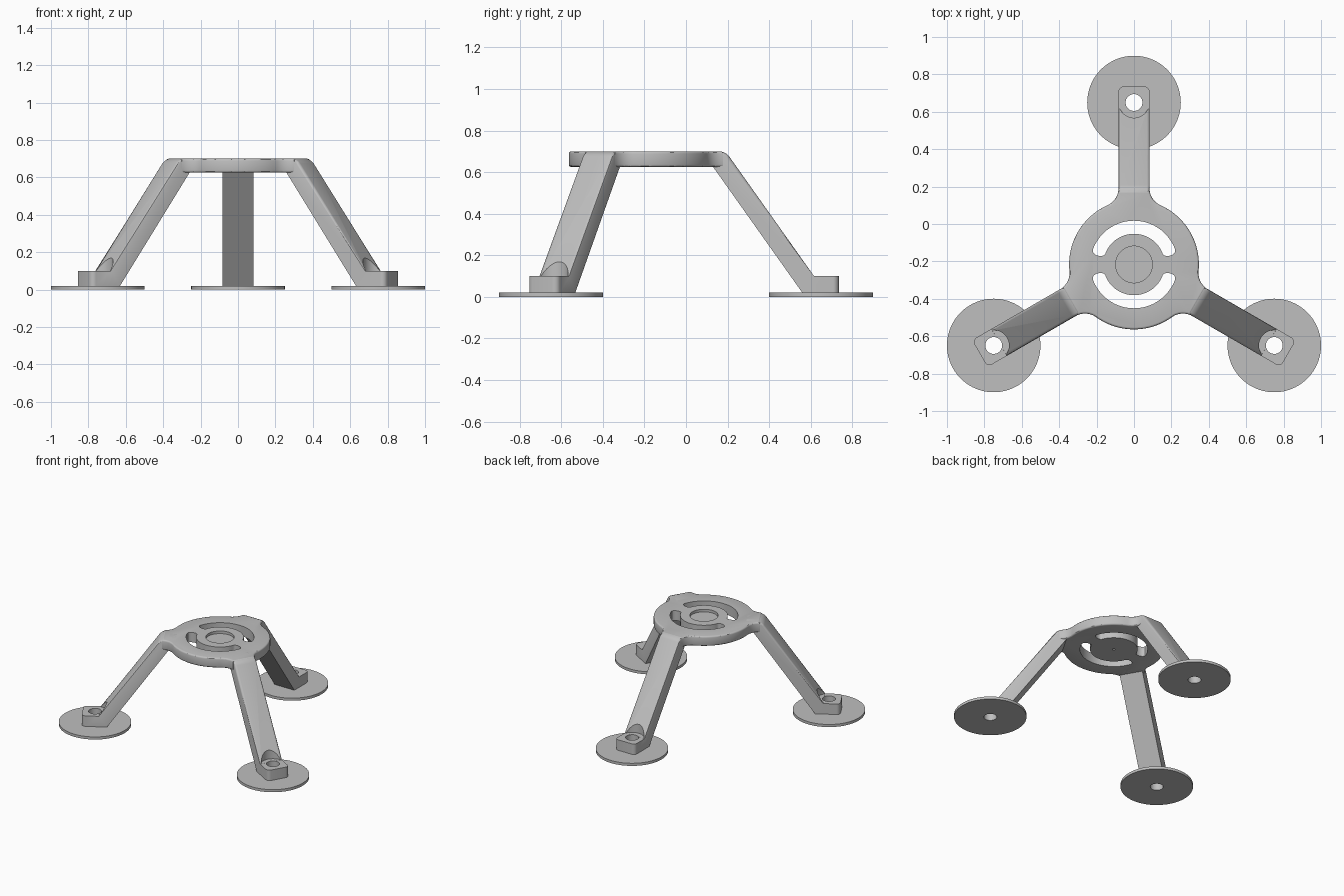
import bpy, bmesh
from math import sin, cos, atan2, sqrt, pi, radians
from mathutils import Vector

cube = bpy.data.objects.get("Cube")
if cube:
    bpy.data.objects.remove(cube)

CY = -0.2165                # hub centre in y
FOOT_R = 0.866              # hub centre to foot screw
HALF_W = 0.083              # half width of a leg
HUB_R = 0.347
Z_LOW, Z_TOP, PAD_T, FOOT_T = 0.625, 0.70, 0.02, 0.10
ARMS = [radians(a) for a in (90, 210, 330)]

grey = bpy.data.materials.new("plain_grey")
grey.use_nodes = True
grey.diffuse_color = (0.52, 0.52, 0.52, 1)
grey.node_tree.nodes["Principled BSDF"].inputs["Base Color"].default_value = (0.52, 0.52, 0.52, 1)


def arc(cx, cy, r, a0, a1, n):
    return [(cx + r * cos(a0 + (a1 - a0) * i / n), cy + r * sin(a0 + (a1 - a0) * i / n))
            for i in range(n + 1)]


def prism(outline, z0, z1):
    """Extrude a flat outline between two heights."""
    bm = bmesh.new()
    face = bm.faces.new([bm.verts.new((x, y, z0)) for x, y in outline])
    out = bmesh.ops.extrude_face_region(bm, geom=[face])
    bmesh.ops.translate(bm, vec=(0, 0, z1 - z0),
                        verts=[v for v in out["geom"] if isinstance(v, bmesh.types.BMVert)])
    bmesh.ops.recalc_face_normals(bm, faces=bm.faces)
    return bm


def bevel(bm, edges, width, segments):
    bmesh.ops.bevel(bm, geom=edges, offset=width, segments=segments, profile=0.5,
                    affect='EDGES', clamp_overlap=True)


def finish(bm, name):
    mesh = bpy.data.meshes.new(name)
    bm.to_mesh(mesh)
    bm.free()
    mesh.materials.append(grey)
    obj = bpy.data.objects.new(name, mesh)
    bpy.context.collection.objects.link(obj)
    return obj


def activate(obj):
    bpy.ops.object.select_all(action='DESELECT')
    obj.select_set(True)
    bpy.context.view_layer.objects.active = obj


def cut(obj, outline, z0, z1):
    """Subtract a prism from an object and discard the cutter."""
    cutter = finish(prism(outline, z0, z1), "cutter")
    cutter.hide_render = True
    mod = obj.modifiers.new("cut", 'BOOLEAN')
    mod.operation, mod.solver, mod.object = 'DIFFERENCE', 'EXACT', cutter
    activate(obj)
    bpy.ops.object.modifier_apply(modifier=mod.name)
    bpy.data.objects.remove(cutter)


def circle(x, y, r, n=64):
    return arc(x, y, r, 0, 2 * pi, n)[:-1]


def smooth(obj):
    activate(obj)
    bpy.ops.object.shade_smooth_by_angle(angle=radians(30))


# Hub: round plate with a filleted neck toward each leg
FILLET = 0.1
fv = HALF_W + FILLET
fu = sqrt((HUB_R + FILLET) ** 2 - fv ** 2)
join = atan2(fv, fu)
fillet = arc(fu, fv, FILLET, radians(-97.5), join - pi, 10)
neck = [(u, -v) for u, v in reversed(fillet)] + fillet
third = neck + arc(0, 0, HUB_R, join, 2 * pi / 3 - join, 24)[1:-1]
outline = [(u * cos(a) - v * sin(a), u * sin(a) + v * cos(a)) for a in ARMS for u, v in third]
bm = prism(outline, Z_LOW, Z_TOP)
bevel(bm, [e for e in bm.edges if abs(e.verts[0].co.z - e.verts[1].co.z) < 1e-4], 0.014, 3)
hub = finish(bm, "hub_plate")


# Curved slots either side of the hub centre, with rounded ends
def slot(turn):
    r0, r1, end = 0.164, 0.234, radians(20)
    mid, half = (r0 + r1) / 2, (r1 - r0) / 2
    polar = [(r1, end + (pi - 2 * end) * i / 40) for i in range(41)]
    polar += [(mid + half * cos(t), pi - end + 0.11 * sin(t)) for t in [pi * i / 8 for i in range(1, 8)]]
    polar += [(r0, pi - end - (pi - 2 * end) * i / 40) for i in range(41)]
    polar += [(mid - half * cos(t), end - 0.11 * sin(t)) for t in [pi * i / 8 for i in range(1, 8)]]
    return [(r * cos(a + turn), r * sin(a + turn)) for r, a in polar]


for turn in (0, pi):
    cut(hub, slot(turn), 0.5, 0.8)
# Shallow centre recess and a small blind pit below
cut(hub, circle(0, 0, 0.098), Z_TOP - 0.02, 0.8)
cut(hub, circle(0, 0, 0.009, 16), 0.5, Z_LOW + 0.02)
hub.location.y = CY
smooth(hub)

# Leg: side profile (radius, height) widened to a bar
SLOPE = 1.41
top_r, foot_end = 0.407, 0.952
profile = [(0.3, Z_LOW), (HUB_R, Z_LOW), (HUB_R + (Z_LOW - PAD_T) / SLOPE, PAD_T),
           (foot_end, PAD_T), (foot_end, FOOT_T),
           (top_r + (Z_TOP - FOOT_T) / SLOPE, FOOT_T), (top_r, Z_TOP), (0.3, Z_TOP)]
bm = prism(profile, -HALF_W, HALF_W)
for v in bm.verts:
    v.co = Vector((v.co.x, v.co.z, v.co.y))
bmesh.ops.recalc_face_normals(bm, faces=bm.faces)


def middle(e):
    return (e.verts[0].co + e.verts[1].co) / 2


def across(e):
    return abs(e.verts[0].co.y - e.verts[1].co.y) > HALF_W


# Round the shoulder, the foot corners and the upper long edges
bevel(bm, [e for e in bm.edges if across(e) and abs(middle(e).x - top_r) < 0.01
           and middle(e).z > Z_TOP - 0.01], 0.03, 5)
bevel(bm, [e for e in bm.edges if middle(e).x > foot_end - 0.001
           and abs(middle(e).y) > HALF_W - 0.001
           and abs(e.verts[0].co.z - e.verts[1].co.z) > 0.05], 0.028, 6)
bevel(bm, [e for e in bm.edges if not across(e) and abs(middle(e).y) > HALF_W - 0.001
           and middle(e).z > 0.2 and (middle(e).x + middle(e).z / SLOPE > 0.85
                                      or middle(e).z > Z_TOP - 0.001)], 0.014, 3)
leg = finish(bm, "leg")
cut(leg, circle(FOOT_R, 0, 0.082), FOOT_T + 0.0005, 0.3)    # screw head clearance
cut(leg, circle(FOOT_R, 0, 0.045, 48), -0.1, 0.2)           # screw hole
smooth(leg)

# Round foot pad with a screw hole
pad = finish(prism(circle(FOOT_R, 0, 0.25, 96), 0, PAD_T), "foot_pad")
cut(pad, circle(FOOT_R, 0, 0.045, 48), -0.1, 0.1)
smooth(pad)

# Repeat leg and pad around the hub
for part in (leg, pad):
    base = part.name
    for angle, side in zip(ARMS, ("back", "right", "left")):
        obj = part if side == "back" else part.copy()
        if obj is not part:
            bpy.context.collection.objects.link(obj)
        obj.name = side + "_" + base
        obj.location = (0, CY, 0)
        obj.rotation_euler.z = angle
